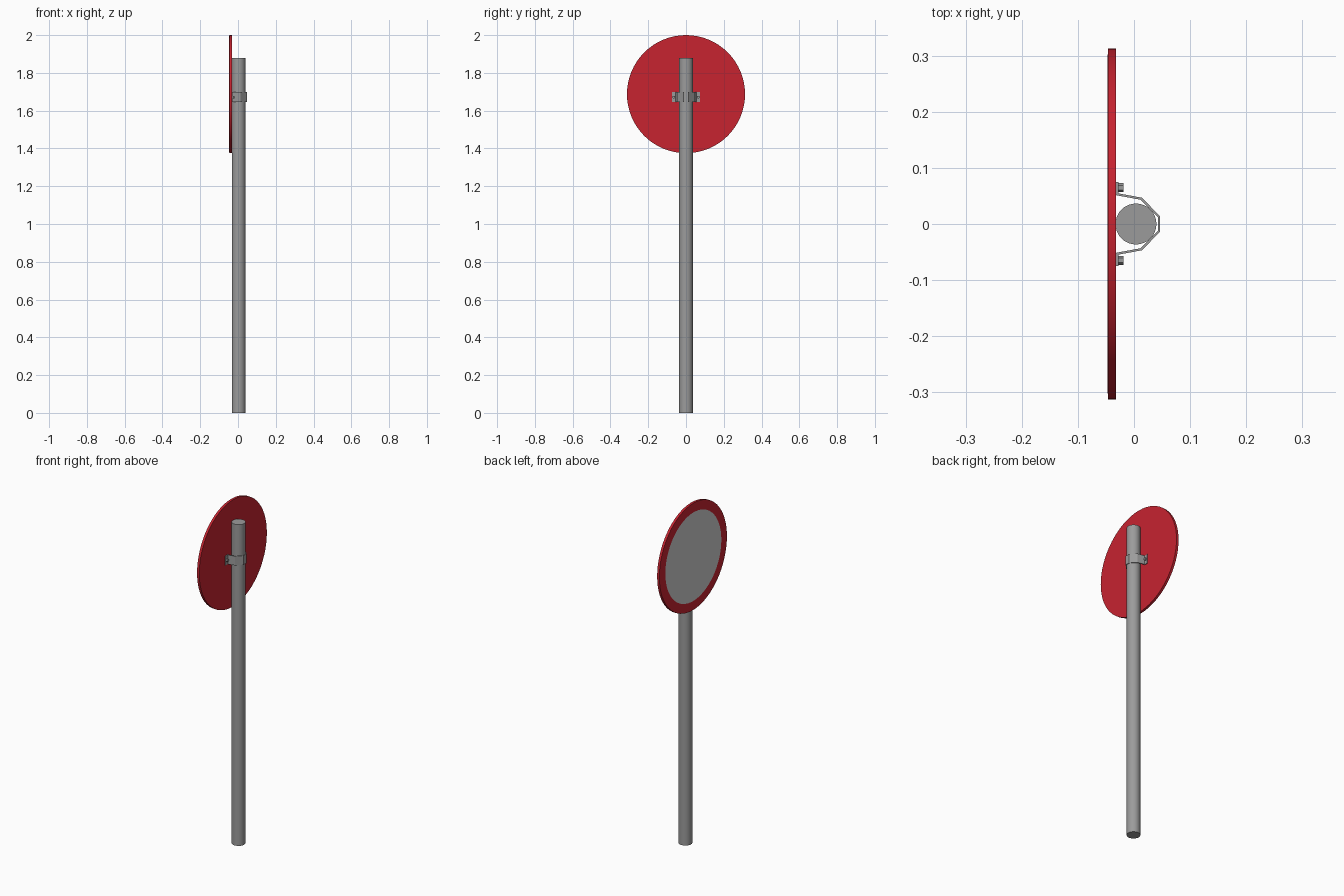
import bpy, bmesh, math
from mathutils import Matrix

if "Cube" in bpy.data.objects:
    bpy.data.objects.remove(bpy.data.objects["Cube"])


def material(name, rgb):
    m = bpy.data.materials.new(name)
    m.diffuse_color = (*rgb, 1)
    m.use_nodes = True
    m.node_tree.nodes["Principled BSDF"].inputs["Base Color"].default_value = m.diffuse_color
    return m


RED = material("sign red", (0.57, 0.017, 0.03))
STEEL = material("galvanised grey", (0.33, 0.33, 0.33))
FACE = material("light grey", (0.61, 0.61, 0.61))

CLAMP_Z, CLAMP_H = 1.672, 0.054
DISC_Z, POLE_X = 1.6875, 0.0035


def finish(name, bm, mats, smooth=None):
    bmesh.ops.recalc_face_normals(bm, faces=bm.faces[:])
    me = bpy.data.meshes.new(name)
    bm.to_mesh(me)
    bm.free()
    ob = bpy.data.objects.new(name, me)
    bpy.context.collection.objects.link(ob)
    for m in mats:
        me.materials.append(m)
    if smooth:
        bpy.ops.object.select_all(action='DESELECT')
        ob.select_set(True)
        bpy.context.view_layer.objects.active = ob
        bpy.ops.object.shade_smooth_by_angle(angle=math.radians(smooth))
    return ob


def cylinder(name, radius, depth, sides, matrix, mat, smooth=None):
    bm = bmesh.new()
    bmesh.ops.create_cone(bm, cap_ends=True, segments=sides, radius1=radius,
                          radius2=radius, depth=depth, matrix=matrix)
    return finish(name, bm, [mat], smooth)


# Pole
cylinder("pole", 0.0365, 1.88, 32, Matrix.Translation((POLE_X, 0, 0.94)), STEEL, 30)

# Round sign plate: profile (x, radius) turned about the x axis
profile = [(-0.032, 0.3125), (-0.0462, 0.3125), (-0.0475, 0.289), (-0.0475, 0.259)]
N = 64
bm = bmesh.new()
rings = [[bm.verts.new((x, r * math.cos(2 * math.pi * i / N),
                        DISC_Z + r * math.sin(2 * math.pi * i / N)))
          for i in range(N)] for x, r in profile]
for a, b in zip(rings, rings[1:]):
    for i in range(N):
        j = (i + 1) % N
        bm.faces.new((a[i], a[j], b[j], b[i]))
bm.faces.new(rings[0])
bm.faces.new(rings[-1]).material_index = 1  # grey centre of the sign
finish("sign_plate", bm, [RED, FACE], 30)

# Clamp strap bent around the pole, with flanges against the plate
half = [(-0.030, 0.075), (-0.030, 0.053), (0.013, 0.045), (0.0445, 0.013)]
path = half + [(x, -y) for x, y in reversed(half)]
bm = bmesh.new()
cols = [[bm.verts.new((x, y, CLAMP_Z + s * CLAMP_H / 2)) for s in (-1, 1)] for x, y in path]
for a, b in zip(cols, cols[1:]):
    bm.faces.new((a[0], b[0], b[1], a[1]))
strap = finish("clamp_strap", bm, [STEEL])
solid = strap.modifiers.new("thickness", 'SOLIDIFY')
solid.thickness = 0.004
solid.offset = 0
solid.use_even_offset = True

# Hex bolt heads on both flanges
for side, label in ((1, "left"), (-1, "right")):
    cylinder(f"clamp_bolt_{label}", 0.008, 0.011, 6,
             Matrix.Translation((-0.0245, side * 0.065, CLAMP_Z))
             @ Matrix.Rotation(math.pi / 2, 4, 'Y'), STEEL)
